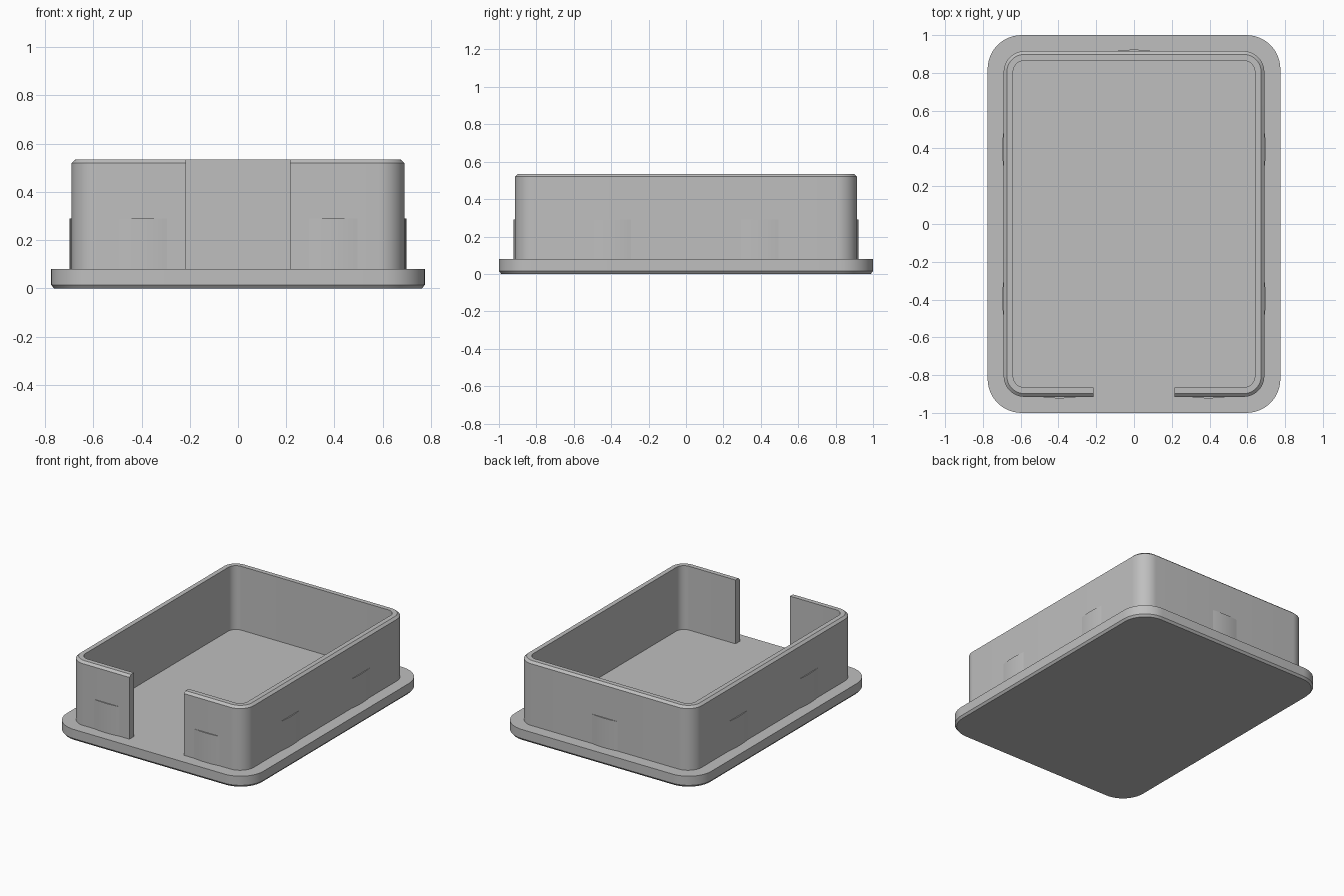
import bpy
import math

cube = bpy.data.objects.get("Cube")
if cube:
    bpy.data.objects.remove(cube, do_unlink=True)

grey = bpy.data.materials.new("light grey plastic")
grey.use_nodes = True
COLOUR = (0.52, 0.52, 0.52, 1)
grey.diffuse_color = COLOUR
grey.node_tree.nodes["Principled BSDF"].inputs["Base Color"].default_value = COLOUR

FLOOR = 0.08
WALL_X, WALL_Y = 0.69, 0.915


def make_object(name, verts, faces):
    mesh = bpy.data.meshes.new(name)
    mesh.from_pydata(verts, [], faces)
    mesh.materials.append(grey)
    obj = bpy.data.objects.new(name, mesh)
    bpy.context.collection.objects.link(obj)
    bpy.ops.object.select_all(action='DESELECT')
    obj.select_set(True)
    bpy.context.view_layer.objects.active = obj
    bpy.ops.object.mode_set(mode='EDIT')
    bpy.ops.mesh.select_all(action='SELECT')
    bpy.ops.mesh.normals_make_consistent(inside=False)
    bpy.ops.object.mode_set(mode='OBJECT')
    bpy.ops.object.shade_smooth_by_angle(angle=math.radians(25))
    return obj


def rounded_rect(hx, hy, radius, steps=12):
    """Counter-clockwise outline starting at the front right-hand corner (+x, -y)."""
    points = []
    for k, (sx, sy) in enumerate([(1, -1), (1, 1), (-1, 1), (-1, -1)]):
        for i in range(steps + 1):
            a = math.pi / 2 * (k - 1 + i / steps)
            points.append((sx * (hx - radius) + radius * math.cos(a),
                           sy * (hy - radius) + radius * math.sin(a)))
    return points


def loft(name, rings):
    """Closed solid through a stack of equal-length outlines."""
    n = len(rings[0])
    verts = [p for ring in rings for p in ring]
    faces = [(r * n + i, r * n + (i + 1) % n, (r + 1) * n + (i + 1) % n, (r + 1) * n + i)
             for r in range(len(rings) - 1) for i in range(n)]
    faces += [tuple(range(n)), tuple(range(len(verts) - n, len(verts)))]
    return make_object(name, verts, faces)


# Base plate with a chamfered lower edge
loft("base_plate", [
    [(x, y, z) for x, y in rounded_rect(0.775 - d, 1 - d, 0.18 - d)]
    for d, z in [(0.012, 0), (0, 0.015), (0, FLOOR)]])

# Wall: cross-section swept round the outline, open at the front
section = [(0, FLOOR - 0.02), (0, 0.52), (0.017, 0.535), (0.05, 0.535), (0.05, FLOOR - 0.02)]
GAP = 0.215
paths = []
for d, z in section:
    hy = WALL_Y - d
    outline = rounded_rect(WALL_X - d, hy, 0.11 - d)
    outline = [(GAP, -hy)] + outline + [(-GAP, -hy)]
    paths.append([(x, y, z) for x, y in outline])
loft("wall", [list(ring) for ring in zip(*paths)])


# Shallow curved snap ridges on the outside of the wall
def snap_ridge(name, x, y, angle, half=0.1, depth=0.008, steps=10):
    c, s = math.cos(angle), math.sin(angle)
    outline = [(-half, -0.02), (half, -0.02)]
    for i in range(steps + 1):
        t = 1 - 2 * i / steps
        outline.append((half * t, depth * (1 - t * t)))
    rings = [[(x + u * s + v * c, y - u * c + v * s, z) for u, v in outline]
             for z in (FLOOR - 0.01, 0.29)]
    loft(name, rings)


for side, sx in (("left", 1), ("right", -1)):
    snap_ridge(f"{side}_front_ridge", sx * 0.395, -WALL_Y, -math.pi / 2)
    for place, y in (("fore", -0.395), ("aft", 0.395)):
        snap_ridge(f"{side}_{place}_ridge", sx * WALL_X, y, 0 if sx > 0 else math.pi)
snap_ridge("back_ridge", 0, WALL_Y, math.pi / 2)
